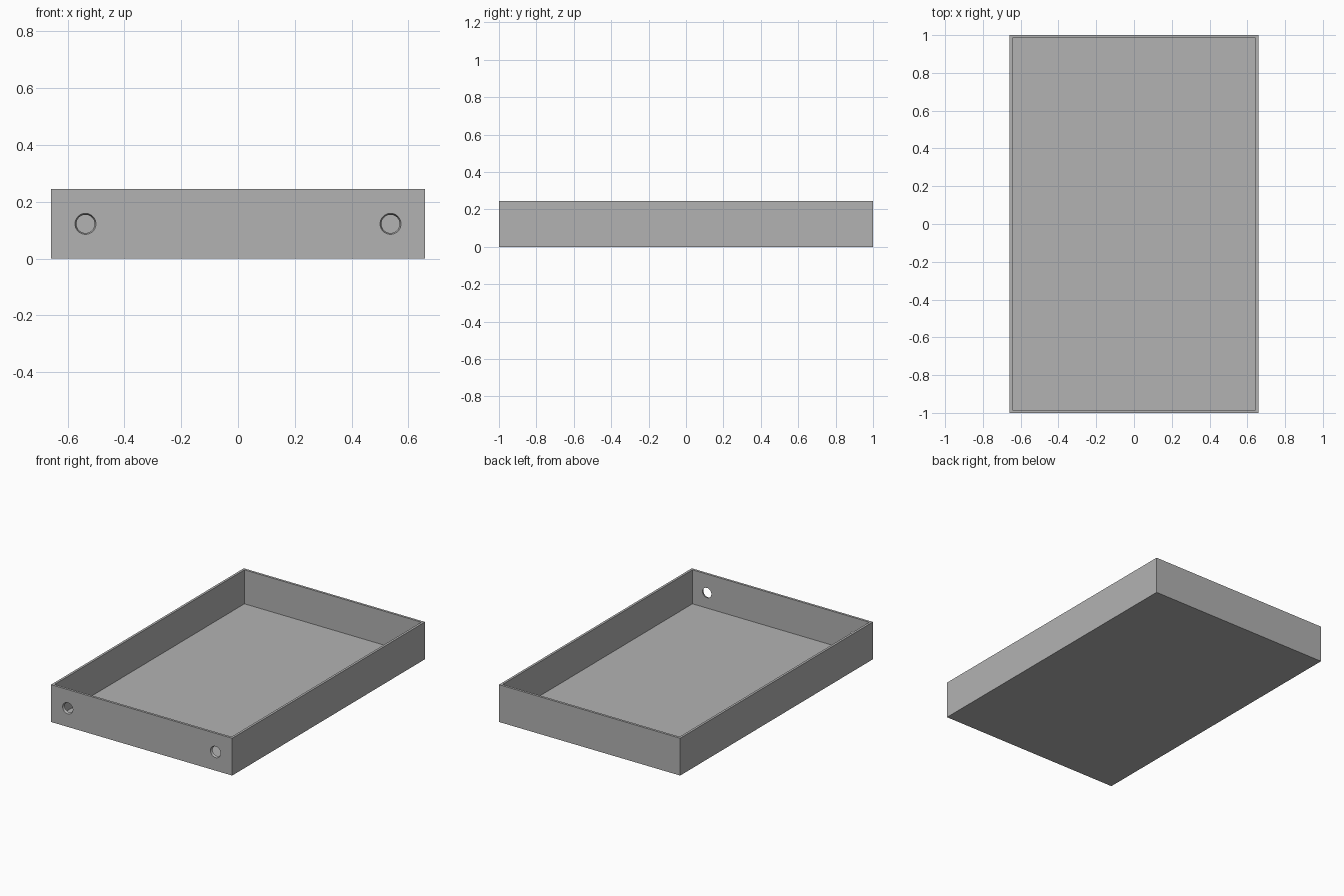
import bpy
import bmesh
from math import radians

cube = bpy.data.objects.get("Cube")
if cube:
    bpy.data.objects.remove(cube, do_unlink=True)

WIDTH, LENGTH, HEIGHT = 1.316, 2.0, 0.245
WALL = 0.022
HOLE_X, HOLE_OUTER, HOLE_INNER = 0.537, 0.037, 0.030

# Single plain grey
grey = bpy.data.materials.new("plain_grey")
grey.use_nodes = True
colour = (0.448, 0.448, 0.448, 1)
grey.diffuse_color = colour
grey.node_tree.nodes["Principled BSDF"].inputs["Base Color"].default_value = colour

# Open tray: a box whose top is inset to the rim and pushed down to the floor
bm = bmesh.new()
bmesh.ops.create_cube(bm, size=1)
for v in bm.verts:
    v.co.x *= WIDTH
    v.co.y *= LENGTH
    v.co.z = (v.co.z + 0.5) * HEIGHT
bm.normal_update()
top = max(bm.faces, key=lambda f: f.calc_center_median().z)
bmesh.ops.inset_region(bm, faces=[top], thickness=WALL)
pocket = bmesh.ops.extrude_face_region(bm, geom=[top])["geom"]
for v in pocket:
    if isinstance(v, bmesh.types.BMVert):
        v.co.z = WALL
if top.is_valid:
    bmesh.ops.delete(bm, geom=[top], context="FACES_ONLY")
bmesh.ops.recalc_face_normals(bm, faces=bm.faces)
mesh = bpy.data.meshes.new("tray")
bm.to_mesh(mesh)
bm.free()
mesh.materials.append(grey)
tray = bpy.data.objects.new("tray", mesh)
bpy.context.collection.objects.link(tray)

# Two tapered holes through the front wall
taper = HOLE_OUTER - HOLE_INNER
for side in (-1, 1):
    bpy.ops.mesh.primitive_cone_add(
        vertices=48, radius1=HOLE_OUTER + taper, radius2=HOLE_INNER - taper,
        depth=WALL * 3, rotation=(radians(-90), 0, 0),
        location=(side * HOLE_X, -LENGTH / 2 + WALL / 2, HEIGHT / 2))
    cutter = bpy.context.object
    cutter.name = "hole_cutter"
    cutter.hide_render = True
    cutter.data.materials.append(grey)
    cut = tray.modifiers.new("hole", "BOOLEAN")
    cut.operation = "DIFFERENCE"
    cut.solver = "EXACT"
    cut.object = cutter
    bpy.ops.object.select_all(action="DESELECT")
    bpy.context.view_layer.objects.active = tray
    tray.select_set(True)
    bpy.ops.object.modifier_apply(modifier=cut.name)
    bpy.data.objects.remove(cutter, do_unlink=True)

bpy.ops.object.shade_smooth_by_angle(angle=radians(30))
